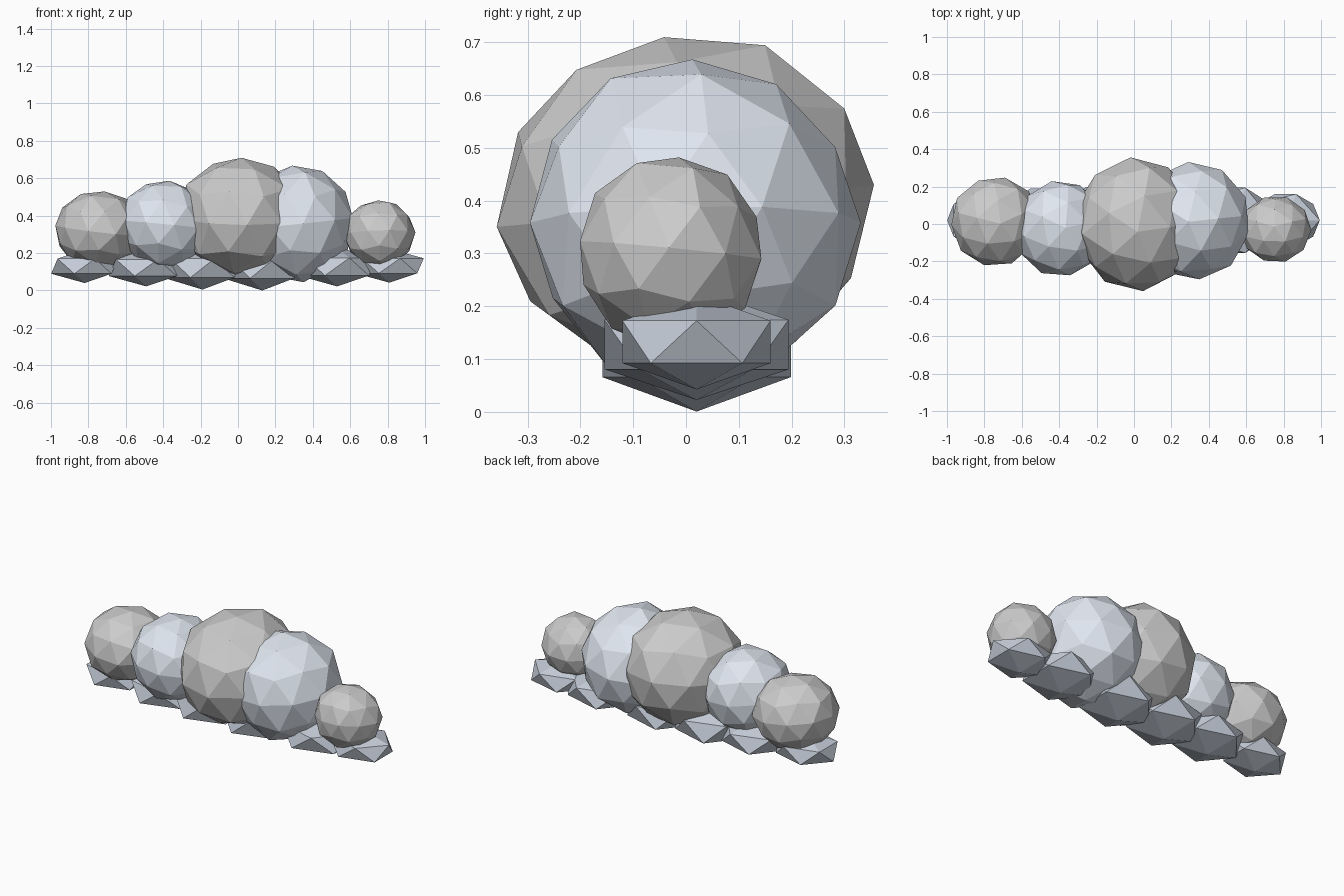
import bpy, random

if "Cube" in bpy.data.objects:
    bpy.data.objects.remove(bpy.data.objects["Cube"])

random.seed(4)


def material(name, rgb):
    m = bpy.data.materials.new(name)
    m.diffuse_color = (*rgb, 1)
    m.use_nodes = True
    m.node_tree.nodes["Principled BSDF"].inputs["Base Color"].default_value = m.diffuse_color
    return m


white = material("cloud_white", (0.95, 0.95, 0.97))
pale = material("cloud_pale_blue", (0.74, 0.79, 0.87))
shade = material("cloud_underside", (0.56, 0.61, 0.69))


def blob(name, loc, radii, detail, mat, jitter=0.0, spin=(0, 0, 0)):
    """Flat-faced icosphere, turned, roughened, then scaled to the given radii."""
    bpy.ops.mesh.primitive_ico_sphere_add(subdivisions=detail, radius=1, rotation=spin)
    ob = bpy.context.object
    ob.name = name
    bpy.ops.object.transform_apply(location=False, rotation=True, scale=False)
    for v in ob.data.vertices:
        v.co *= 1 + random.uniform(-jitter, jitter)
    ob.location = loc
    ob.scale = radii
    bpy.ops.object.transform_apply(location=False, rotation=False, scale=True)
    ob.data.materials.append(mat)
    return ob


# Main puffs, left to right: centre, radii, material, turn
puffs = [
    ((-0.745, 0.015, 0.322), (0.238, 0.24, 0.212), white, (0.1, 0.1, 0.4)),
    ((-0.39, -0.025, 0.35), (0.25, 0.26, 0.24), pale, (0, 0.1, 0.2)),
    ((0.015, 0.0, 0.39), (0.338, 0.36, 0.33), white, (0.12, 0, 0.1)),
    ((0.32, 0.015, 0.358), (0.297, 0.315, 0.31), pale, (0, -0.1, 0.1)),
    ((0.755, -0.03, 0.305), (0.19, 0.18, 0.182), white, (-0.1, 0, 0.3)),
]
for i, (loc, radii, mat, spin) in enumerate(puffs):
    blob(f"cloud_puff_{i + 1}", loc, radii, 2, mat, jitter=0.025, spin=spin)

# Flattened underside lumps: centre x, lowest z, radii
lumps = [
    (-0.82, 0.04, (0.20, 0.165, 0.09)),
    (-0.49, 0.022, (0.225, 0.20, 0.10)),
    (-0.19, 0.005, (0.235, 0.21, 0.115)),
    (0.13, 0.0, (0.235, 0.21, 0.118)),
    (0.53, 0.022, (0.235, 0.205, 0.105)),
    (0.81, 0.042, (0.205, 0.165, 0.09)),
]
for i, (x, low, radii) in enumerate(lumps):
    blob(f"underside_lump_{i + 1}", (x, 0.02, low + radii[2]), radii, 1, shade)
